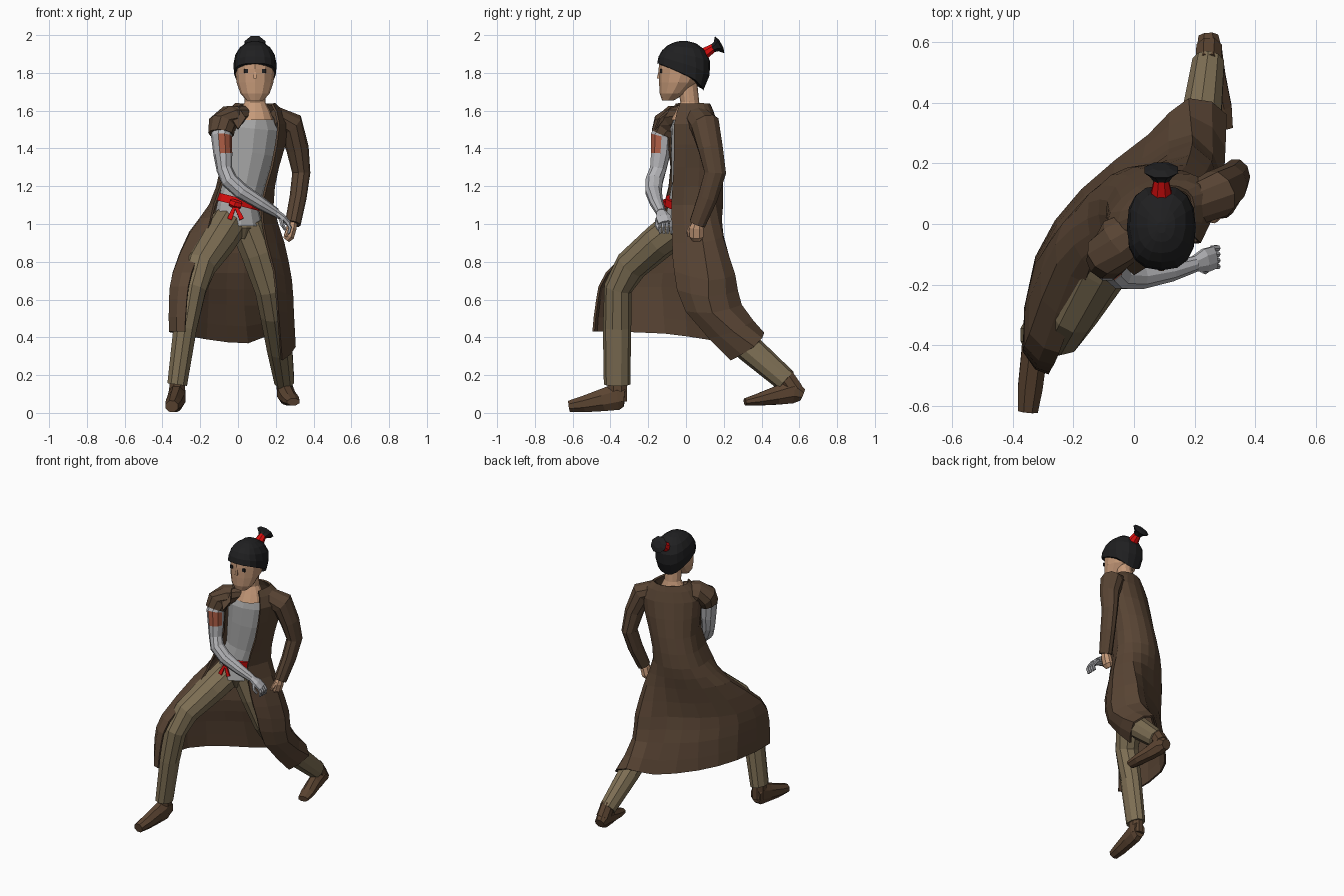
import bpy, bmesh, math
from mathutils import Vector as V


def mat(name, r, g, b):
    m = bpy.data.materials.new(name)
    m.diffuse_color = (r, g, b, 1)
    return m


COAT = mat("coat brown", 0.098, 0.058, 0.034)
PANTS = mat("khaki", 0.21, 0.16, 0.09)
SHIRT = mat("shirt grey", 0.39, 0.39, 0.39)
METAL = mat("pale arm grey", 0.46, 0.46, 0.48)
RED = mat("red cloth", 0.7, 0.004, 0.004)
SKIN = mat("skin", 0.56, 0.32, 0.19)
HAIR = mat("hair black", 0.014, 0.014, 0.015)
BOOT = mat("boot brown", 0.105, 0.058, 0.031)
PATCH = mat("rust patch", 0.42, 0.11, 0.06)
YAW = math.radians(25)                       # body twist, right side forward
TWIST = (math.cos(YAW), math.sin(YAW), 0)


def surface(name, rows, m, closed=True, thick=0):
    """Skin a grid of point rows; closed rows get end caps."""
    bm = bmesh.new()
    g = [[bm.verts.new(p) for p in r] for r in rows]
    n = len(g[0])
    for a, b in zip(g, g[1:]):
        for i in range(n if closed else n - 1):
            j = (i + 1) % n
            bm.faces.new((a[i], a[j], b[j], b[i]))
    if closed:
        bm.faces.new(g[0])
        bm.faces.new(g[-1])
    bmesh.ops.recalc_face_normals(bm, faces=bm.faces)
    me = bpy.data.meshes.new(name)
    bm.to_mesh(me)
    bm.free()
    me.materials.append(m)
    ob = bpy.data.objects.new(name, me)
    bpy.context.collection.objects.link(ob)
    if thick:
        s = ob.modifiers.new("thickness", "SOLIDIFY")
        s.thickness = thick
        s.offset = 0
    return ob


def tube(name, spec, m, ref=(1, 0, 0), n=10):
    """Rings (x, y, z, a, b) set square to the path; a lies along ref."""
    c = [V(s[:3]) for s in spec]
    rows = []
    for k, s in enumerate(spec):
        t = V((0, 0, 0))
        if k:
            t += (c[k] - c[k - 1]).normalized()
        if k < len(c) - 1:
            t += (c[k + 1] - c[k]).normalized()
        t.normalize()
        u = V(ref)
        u = (u - t * u.dot(t)).normalized()
        w = t.cross(u)
        rows.append([c[k] + u * s[3] * math.cos(q) + w * s[4] * math.sin(q)
                     for q in (2 * math.pi * (i + 0.5) / n for i in range(n))])
    return surface(name, rows, m)


def stack(name, spec, m, n=12):
    """Horizontal elliptical rings, vertex at the front."""
    return surface(name, [[V((x + a * math.sin(q), y - b * math.cos(q), z))
                           for q in (2 * math.pi * i / n for i in range(n))]
                          for x, y, z, a, b in spec], m)


def refine(p):
    """Insert smooth midpoints between points."""
    out = [p[0]]
    for i in range(len(p) - 1):
        a, b = p[max(i - 1, 0)], p[min(i + 2, len(p) - 1)]
        out += [(p[i] + p[i + 1]) * 0.5625 - (a + b) * 0.0625, p[i + 1]]
    return out


# trousers
tube("front_leg", [(-.05, -.02, 1.0, .1, .1), (-.11, -.14, .91, .1, .095), (-.2, -.29, .78, .085, .088),
                   (-.242, -.36, .66, .078, .075), (-.28, -.365, .45, .065, .075),
                   (-.322, -.365, .15, .055, .07)], PANTS)
tube("back_leg", [(.05, .02, 1.0, .1, .1), (.11, .04, .85, .098, .1), (.17, .08, .66, .085, .09),
                  (.193, .15, .53, .08, .08), (.22, .33, .345, .07, .075), (.245, .53, .17, .055, .062)], PANTS)
tube("pelvis", [(0, 0, .92, .06, .07), (0, 0, .98, .13, .105), (0, 0, 1.06, .12, .095)], PANTS, TWIST)

# boots
tube("front_boot", [(-.32, -.325, .085, .042, .055), (-.322, -.36, .088, .048, .078), (-.33, -.44, .068, .046, .064),
                    (-.342, -.54, .047, .044, .047), (-.35, -.618, .035, .036, .032)], BOOT, n=8)
tube("front_boot_ankle", [(-.322, -.365, .19, .045, .055), (-.322, -.362, .06, .046, .055)], BOOT, n=8)
tube("back_boot", [(.245, .618, .095, .035, .034), (.248, .57, .115, .046, .07), (.26, .48, .092, .046, .053),
                   (.28, .38, .07, .046, .034), (.293, .312, .058, .036, .02)], BOOT, n=8)
tube("back_boot_ankle", [(.245, .52, .2, .045, .05), (.248, .575, .12, .046, .05)], BOOT, n=8)

# shirt and sash
tube("shirt", [(0, 0, .99, .138, .118), (0, 0, 1.09, .115, .095), (.03, .02, 1.2, .115, .095),
               (.065, .03, 1.38, .14, .105), (.085, .025, 1.51, .15, .095),
               (.09, .02, 1.58, .095, .075)], SHIRT, TWIST, 12)
tube("sash", [(-.002, 0, 1.098, .122, .112), (.008, 0, 1.138, .12, .108)], RED, TWIST, 12)
tube("sash_knot", [(-.04, -.11, 1.115, .015, .02), (-.015, -.122, 1.105, .02, .024),
                   (.015, -.115, 1.098, .015, .02)], RED, (0, 1, 0), 6)
for x in (-.045, .02):
    tube("sash_end", [(-.015, -.122, 1.1, .01, .007), (x, -.135, 1.025, .018, .006)], RED, n=4)

# coat: twisted ellipse rows above the hips with set front edges, shaped rows below
rows = []
for x, y, z, a, b, e, f in ((.09, .04, 1.635, .11, .075, (.02, -.05), (.18, -.03)),
                            (.09, .03, 1.53, .19, .115, (-.03, -.1), (.215, -.06)),
                            (.06, .05, 1.3, .155, .13, (-.06, -.08), (.178, -.063)),
                            (.015, .04, 1.1, .172, .145, (-.125, -.115), (.125, -.075))):
    r = []
    for i in range(8):
        q = math.radians(-140 - 40 * i)
        u, v = a * math.cos(q), b * math.sin(q)
        r.append(V((x + u * math.cos(YAW) - v * math.sin(YAW), y + u * math.sin(YAW) + v * math.cos(YAW), z)))
    r[0], r[-1] = V((*e, z)), V((*f, z))
    rows.append(r)
skirt = [
    [(-.16, -.19, .96), (-.25, -.13, .95), (-.23, 0, .96), (-.1, .12, .95),
     (.04, .175, .95), (.17, .19, .93), (.24, .09, .9), (.15, -.07, .9)],
    [(-.245, -.42, .74), (-.34, -.36, .74), (-.31, -.12, .74), (-.15, .06, .74),
     (.03, .165, .74), (.19, .255, .73), (.28, .12, .7), (.19, -.06, .75)],
    [(-.27, -.47, .6), (-.36, -.41, .6), (-.32, -.12, .6), (-.16, .09, .58),
     (.03, .21, .57), (.19, .29, .57), (.29, .14, .53), (.21, .0, .54)],
    [(-.28, -.49, .43), (-.36, -.42, .43), (-.32, -.11, .42), (-.17, .11, .39),
     (.05, .29, .37), (.18, .41, .42), (.3, .36, .35), (.23, .24, .28)]]
rows += [[V(p) for p in r] for r in skirt]
rows = [refine(r) for r in rows]
rows = list(zip(*[refine(c) for c in zip(*rows)]))
surface("coat", rows, COAT, False, .012)

# coat collar flap, torn short sleeve and full sleeve
flap = ((0, -.07, 1.62), (-.06, -.11, 1.6), (.04, -.14, 1.56), (0, -.165, 1.5))
surface("collar_flap", [[V(p) for p in flap[:2]], [V(p) for p in flap[2:]]], COAT, False, .01)
tube("torn_sleeve", [(.03, .0, 1.58, .06, .05), (-.045, -.055, 1.56, .085, .07),
                     (-.085, -.1, 1.525, .08, .075), (-.09, -.12, 1.475, .068, .068)], COAT, (0, 1, 0))
tube("sleeve", [(.19, .06, 1.565, .07, .06), (.275, .1, 1.525, .08, .075), (.315, .13, 1.4, .068, .06),
                (.335, .155, 1.27, .06, .048), (.318, .115, 1.14, .055, .045),
                (.29, .06, 1.0, .045, .042)], COAT, (0, 1, 0))

# bare hand: fist and thumb
tube("fist", [(.29, .06, 1.01, .028, .025), (.283, .055, .98, .04, .03), (.27, .055, .935, .04, .03),
              (.255, .055, .915, .025, .02)], SKIN, (0, 1, 0), 8)
tube("thumb", [(.28, .03, .99, .012, .012), (.265, .015, .96, .013, .013), (.25, .015, .935, .01, .01)], SKIN, n=6)

# artificial arm with rust patch on its front
arm = tube("artificial_arm", [(-.08, -.1, 1.53, .06, .055), (-.088, -.13, 1.465, .06, .055),
                              (-.08, -.135, 1.37, .053, .05), (-.072, -.148, 1.29, .045, .042),
                              (-.045, -.168, 1.23, .048, .045), (.02, -.172, 1.172, .045, .043),
                              (.12, -.155, 1.11, .036, .035), (.2, -.132, 1.06, .027, .025)], METAL, (0, 1, 0))
arm.data.materials.append(PATCH)
for f in arm.data.polygons:
    if 1.38 < f.center.z < 1.45 and f.normal.dot(V((.6, -.8, 0))) > .75:
        f.material_index = 1
tube("artificial_palm", [(.195, -.133, 1.063, .025, .022), (.235, -.12, 1.035, .042, .02),
                         (.265, -.11, 1.005, .04, .016)], METAL, (0, 1, 0), 8)
for i in range(4):
    y = -.14 + .02 * i
    tube("artificial_finger", [(.257, y, 1.012, .01, .01), (.276, y, .982, .01, .01),
                               (.268, y + .004, .95, .008, .008)], METAL, (0, 1, 0), 6)
tube("artificial_thumb", [(.225, -.15, 1.03, .012, .012), (.235, -.155, .995, .011, .011),
                          (.25, -.145, .97, .008, .008)], METAL, n=6)

# neck and head
stack("neck", [(.09, .01, 1.55, .1, .09), (.09, .015, 1.6, .08, .068), (.09, .02, 1.645, .055, .05),
               (.09, .005, 1.76, .053, .053)], SKIN)
stack("head", [(.09, -.095, 1.655, .045, .032), (.09, -.072, 1.69, .077, .067), (.09, -.04, 1.75, .098, .103),
               (.09, -.02, 1.82, .106, .125), (.09, -.015, 1.88, .106, .125), (.09, -.01, 1.93, .07, .09)], SKIN)
tube("nose", [(.09, -.142, 1.805, .007, .006), (.09, -.147, 1.77, .013, .011)], SKIN, n=4)
for x in (.042, .138):
    bpy.ops.mesh.primitive_cube_add(size=1, location=(x, -.1325, 1.81))
    eye = bpy.context.object
    eye.name = "eye"
    eye.scale = (.02, .009, .022)
    eye.data.materials.append(HAIR)

# hair cap, squarish in plan, with hairline falling towards the nape
cap = []
for k in range(6):
    t = math.sin(k * math.pi / 10)
    ring = []
    for i in range(16):
        q = 2 * math.pi * i / 16
        low = 1.85 - .145 * ((1 - math.cos(q)) / 2) ** 1.4
        z = low + (1.969 - low) * t
        r = (1 - (abs(z - 1.84) / (.13 if z > 1.84 else .19)) ** 2.2) ** .5
        s, c = math.sin(q), math.cos(q)
        s, c = math.copysign(abs(s) ** .8, s), math.copysign(abs(c) ** .8, c)
        ring.append(V((.09 + .114 * r * s, -.012 - .141 * r * c, z)))
    cap.append(ring)
surface("hair", cap, HAIR)
tube("hair_tie", [(.09, .095, 1.9, .038, .034), (.09, .152, 1.938, .024, .022)], RED, n=8)
tube("hair_tail", [(.09, .14, 1.928, .025, .022), (.09, .16, 1.939, .04, .03), (.09, .178, 1.949, .06, .056),
                   (.09, .187, 1.954, .03, .025)], HAIR, n=8)
